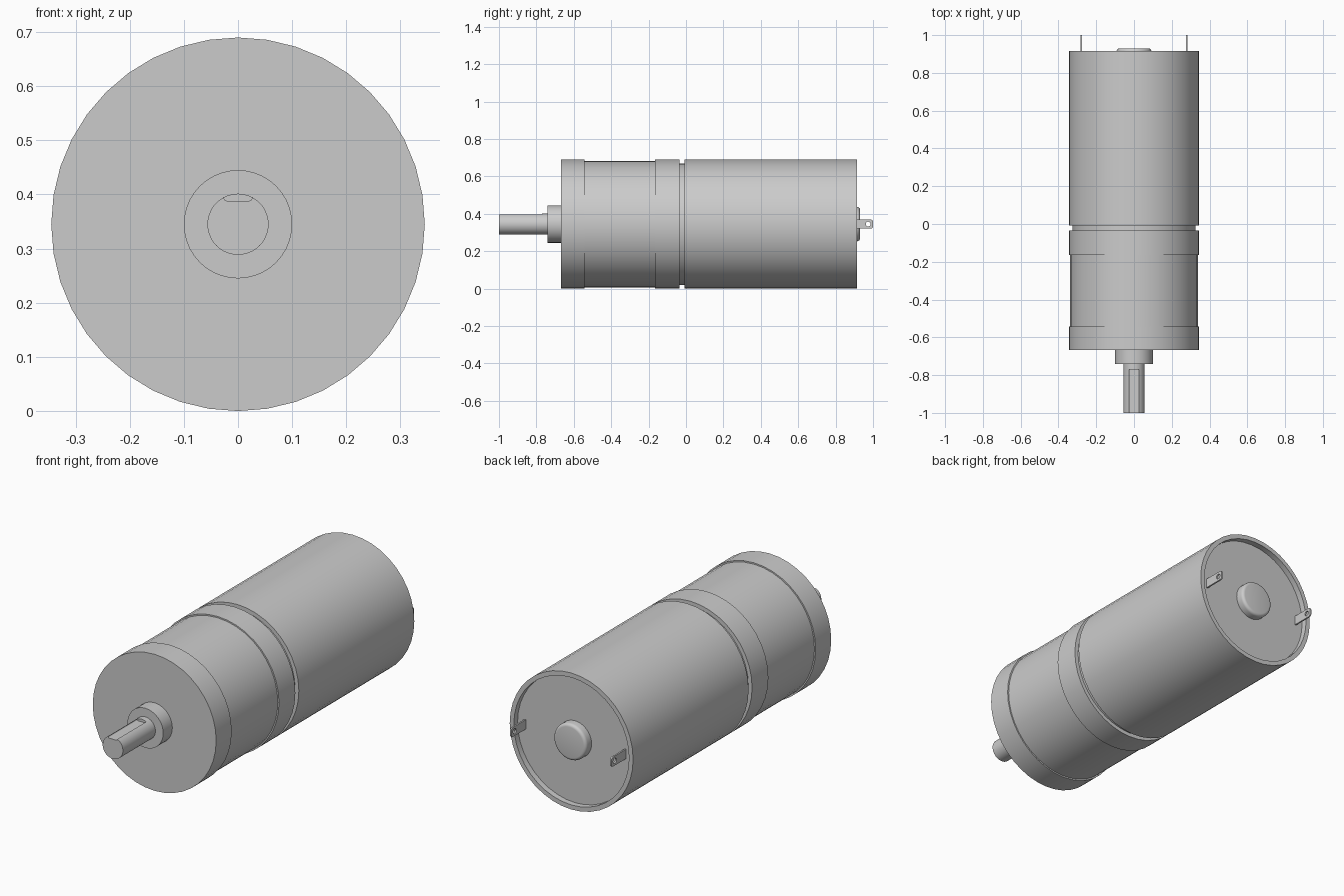
import bpy, bmesh, math
from mathutils import Matrix

cube = bpy.data.objects.get("Cube")
if cube:
    bpy.data.objects.remove(cube)

AXIS_Z = 0.345   # height of the motor axis
R = 0.345        # outer radius

metal = bpy.data.materials.new("grey metal")
metal.use_nodes = True
GREY = (0.6, 0.6, 0.6, 1)
metal.diffuse_color = GREY
metal.node_tree.nodes["Principled BSDF"].inputs["Base Color"].default_value = GREY


def finish(name, bm, smooth=True):
    bmesh.ops.recalc_face_normals(bm, faces=bm.faces)
    mesh = bpy.data.meshes.new(name)
    bm.to_mesh(mesh)
    bm.free()
    mesh.materials.append(metal)
    obj = bpy.data.objects.new(name, mesh)
    bpy.context.collection.objects.link(obj)
    if smooth:
        bpy.ops.object.select_all(action="DESELECT")
        obj.select_set(True)
        bpy.context.view_layer.objects.active = obj
        bpy.ops.object.shade_smooth_by_angle(angle=math.radians(30))
    return obj


def lathe(name, profile, sides=40):
    """Spin (y, radius) points round the motor axis; the ends are capped."""
    bm = bmesh.new()
    rings = []
    for y, r in profile:
        turns = [2 * math.pi * i / sides for i in range(sides)]
        rings.append([bm.verts.new((r * math.sin(a), y, AXIS_Z + r * math.cos(a)))
                      for a in turns])
    for a, b in zip(rings, rings[1:]):
        for i in range(sides):
            j = (i + 1) % sides
            bm.faces.new((a[i], a[j], b[j], b[i]))
    bm.faces.new(rings[0])
    bm.faces.new(rings[-1])
    return finish(name, bm)


def cut(obj, cutter):
    mod = obj.modifiers.new("cut", "BOOLEAN")
    mod.operation = "DIFFERENCE"
    mod.solver = "EXACT"
    mod.object = cutter
    cutter.hide_render = True
    cutter.hide_set(True)


# Gearbox: front plate, slimmer middle, rear ring
lathe("gearbox_front_plate", [(-0.667, R), (-0.543, R)])
lathe("gearbox_body", [(-0.543, 0.338), (-0.165, 0.338)])
lathe("gearbox_rear_ring", [(-0.165, R), (-0.035, R)])
lathe("groove_neck", [(-0.035, 0.325), (-0.007, 0.325)])

# Motor can with a recessed back
lathe("motor_can", [(-0.007, R), (0.915, R), (0.915, 0.322), (0.885, 0.322)])

# Rounded rear bearing cap
cap = [(0.885, 0.092)]
for i in range(5):
    a = math.radians(22.5 * i)
    cap.append((0.915 + 0.015 * math.sin(a), 0.077 + 0.015 * math.cos(a)))
lathe("rear_bearing_cap", cap)

# Output collar and shaft with a keyway
lathe("shaft_collar", [(-0.74, 0.1), (-0.667, 0.1)])
shaft = lathe("output_shaft", [(-1.0, 0.0565), (-0.735, 0.0565)])

bm = bmesh.new()
bmesh.ops.create_cube(bm, size=1, matrix=Matrix.Translation((0, -0.89, 0.428))
                      @ Matrix.Diagonal((0.052, 0.24, 0.08, 1)))
lower = [e for e in bm.edges if all(v.co.z < 0.4 for v in e.verts)
         and abs(e.verts[0].co.x - e.verts[1].co.x) < 0.001]
bmesh.ops.bevel(bm, geom=lower, offset=0.006, segments=3, affect="EDGES", profile=0.5)
cut(shaft, finish("keyway_cutter", bm, smooth=False))


def terminal(name, x):
    """Thin solder tab with rounded corners and an eyelet."""
    half, corner, end, thick = 0.024, 0.012, 1.0, 0.008
    outline = [(0.885, -half)]
    for side in (-1, 1):
        for i in range(5):
            a = math.radians(side * 90 * (1 - i / 4) if side < 0 else 90 * i / 4)
            outline.append((end - corner + corner * math.cos(a),
                            side * (half - corner) + corner * math.sin(a)))
    outline.append((0.885, half))
    bm = bmesh.new()
    face = bm.faces.new([bm.verts.new((x - thick / 2, y, AXIS_Z + z)) for y, z in outline])
    new = bmesh.ops.extrude_face_region(bm, geom=[face])["geom"]
    bmesh.ops.translate(bm, vec=(thick, 0, 0),
                        verts=[v for v in new if isinstance(v, bmesh.types.BMVert)])
    tab = finish(name, bm)

    bm = bmesh.new()
    bmesh.ops.create_cone(bm, cap_ends=True, segments=20, radius1=0.013, radius2=0.013,
                          depth=0.05, matrix=Matrix.Translation((x, 0.974, AXIS_Z))
                          @ Matrix.Rotation(math.pi / 2, 4, "Y"))
    cut(tab, finish(name + "_hole_cutter", bm, smooth=False))


terminal("left_terminal", 0.28)
terminal("right_terminal", -0.28)
